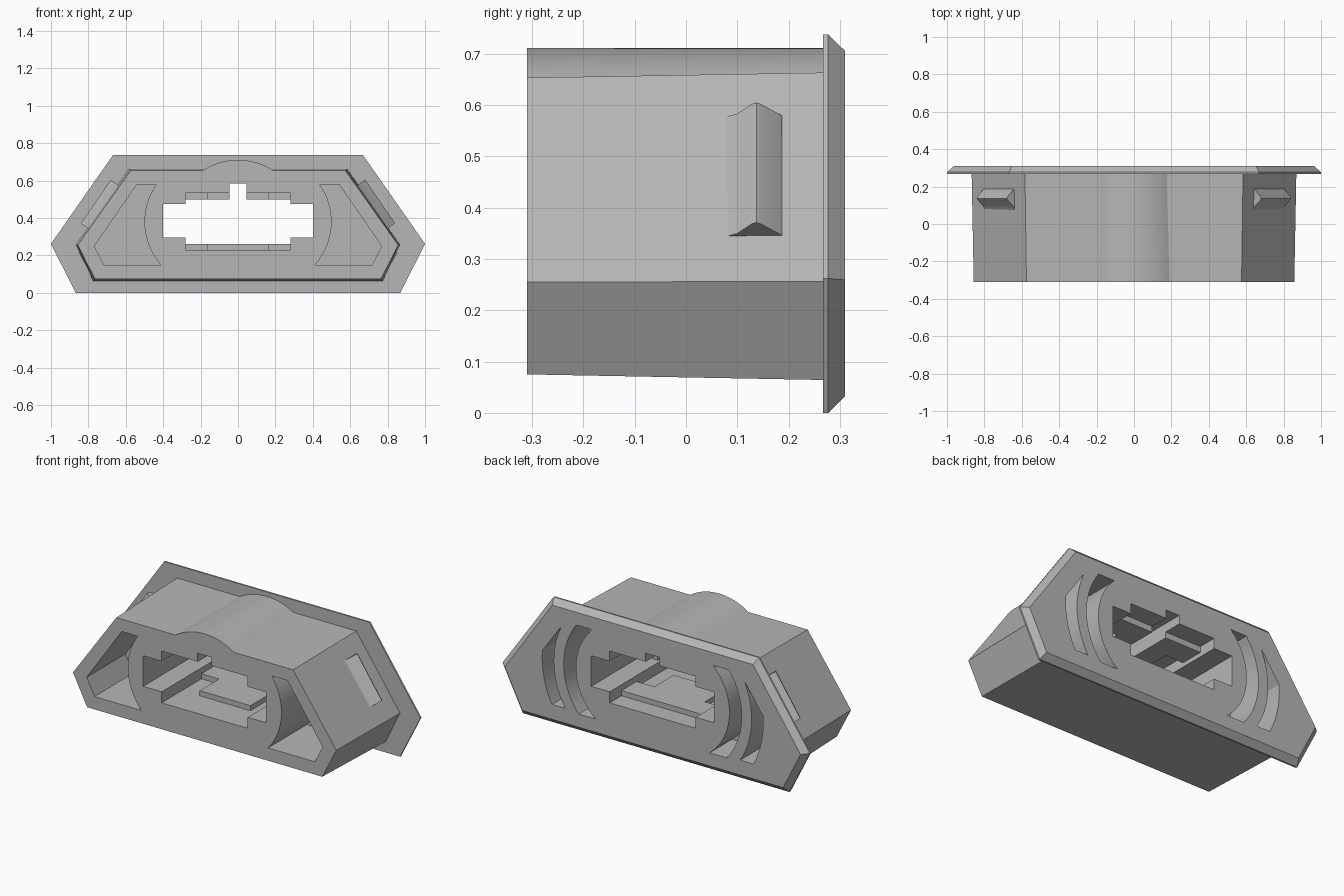
import bpy, bmesh, math

if "Cube" in bpy.data.objects:
    bpy.data.objects.remove(bpy.data.objects["Cube"])

grey = bpy.data.materials.new("plain_grey")
grey.diffuse_color = (0.47, 0.47, 0.47, 1)
grey.use_nodes = True
grey.node_tree.nodes["Principled BSDF"].inputs["Base Color"].default_value = grey.diffuse_color


def loft(name, sections):
    """Closed solid through (y, [(x, z), ...]) sections with equal point counts."""
    bm = bmesh.new()
    rings = [[bm.verts.new((x, y, z)) for x, z in pts] for y, pts in sections]
    n = len(rings[0])
    for a, b in zip(rings, rings[1:]):
        for i in range(n):
            j = (i + 1) % n
            bm.faces.new((a[i], a[j], b[j], b[i]))
    bm.faces.new(rings[0])
    bm.faces.new(rings[-1])
    bmesh.ops.recalc_face_normals(bm, faces=bm.faces)
    me = bpy.data.meshes.new(name)
    bm.to_mesh(me)
    bm.free()
    me.materials.append(grey)
    ob = bpy.data.objects.new(name, me)
    bpy.context.collection.objects.link(ob)
    return ob


def box(name, x0, x1, y0, y1, z0, z1):
    pts = [(x0, z0), (x1, z0), (x1, z1), (x0, z1)]
    return loft(name, [(y0, pts), (y1, pts)])


def boolean(target, tool, operation):
    mod = target.modifiers.new("cut", 'BOOLEAN')
    mod.operation, mod.solver, mod.object = operation, 'EXACT', tool
    bpy.context.view_layer.objects.active = target
    bpy.ops.object.modifier_apply(modifier=mod.name)
    bpy.data.objects.remove(tool)


def arc(cx, cz, r, a0, a1, n):
    return [(cx + r * math.cos(a0 + (a1 - a0) * i / n),
             cz + r * math.sin(a0 + (a1 - a0) * i / n)) for i in range(n + 1)]


def housing_section(xt, zt, xm, zm, xb, zb, half, crown):
    """Six-sided outline with a shallow arched crown on top."""
    sag = crown - zt
    r = (half * half + sag * sag) / (2 * sag)
    a = math.asin(half / r)
    top = arc(0, crown - r, r, math.pi / 2 - a, math.pi / 2 + a, 24)
    return [(-xb, zb), (xb, zb), (xm, zm), (xt, zt)] + top + [(-xt, zt), (-xm, zm)]


# Main housing, slightly tapered toward the front
housing = loft("housing", [
    (-0.31, housing_section(0.575, 0.653, 0.857, 0.255, 0.765, 0.075, 0.19, 0.711)),
    (0.272, housing_section(0.583, 0.663, 0.868, 0.256, 0.774, 0.064, 0.175, 0.711))])


# Rear flange with chamfered rim
def hexagon(xt, zt, xm, zm, xb, zb):
    return [(-xb, zb), (xb, zb), (xm, zm), (xt, zt), (-xt, zt), (-xm, zm)]


outer = hexagon(0.668, 0.737, 1.0, 0.262, 0.868, 0.0)
inner = hexagon(0.652, 0.705, 0.963, 0.259, 0.849, 0.033)
flange = loft("flange", [(0.267, outer), (0.277, outer), (0.31, inner)])
boolean(housing, flange, 'UNION')

# Central through opening with side lobes and upper key slot
boolean(housing, box("opening", -0.4, 0.4, -0.4, 0.4, 0.295, 0.475), 'DIFFERENCE')
boolean(housing, box("opening_mid", -0.28, 0.28, -0.4, 0.4, 0.26, 0.50), 'DIFFERENCE')
boolean(housing, box("key_slot", -0.045, 0.045, -0.4, 0.4, 0.4, 0.585), 'DIFFERENCE')
# Stepped recesses that leave inner ledges above and below
boolean(housing, box("front_recess", -0.28, 0.28, -0.4, -0.12, 0.23, 0.535), 'DIFFERENCE')
boolean(housing, box("rear_recess", -0.28, 0.28, 0.2, 0.4, 0.23, 0.535), 'DIFFERENCE')
for s in (-1, 1):
    x0, x1 = sorted((s * 0.165, s * 0.28))
    boolean(housing, box("ledge_step", x0, x1, -0.2, 0.06, 0.23, 0.535), 'DIFFERENCE')

CX, CZ, R = 0.154, 0.38, 0.346


def arc_x(r, z):
    """Arc position, kept inside the slanted housing wall."""
    x = CX + math.sqrt(r * r - (z - CZ) ** 2)
    return min(x, 0.583 + (0.663 - z) * 0.70 - 0.035)


def column(r, z0, z1, n=20):
    zs = [z0 + (z1 - z0) * i / n for i in range(n + 1)]
    return [(arc_x(r, z), z) for z in zs]


for s in (-1, 1):
    def side(pts):
        return [(s * x, z) for x, z in pts]

    # Front pocket with a curved inner wall
    pocket = side(column(R, 0.15, 0.58) + [(0.54, 0.58), (0.768, 0.25), (0.717, 0.15)])
    boolean(housing, loft("pocket", [(-0.4, pocket), (0.05, pocket)]), 'DIFFERENCE')
    # Two concentric curved finger slots at the rear
    for r0, r1, z0, z1 in ((R, 0.425, 0.11, 0.63), (0.49, 0.565, 0.12, 0.585)):
        slot = side(column(r0, z0, z1) + column(r1, z1, z0))
        boolean(housing, loft("slot", [(0.1, slot), (0.4, slot)]), 'DIFFERENCE')

    # Ridge-shaped snap clip on the slanted side
    profile = [(0.075, -0.02), (0.075, 0), (0.1, 0.012), (0.128, 0.045), (0.137, 0.05),
               (0.146, 0.045), (0.187, 0.006), (0.187, -0.02)]
    bm = bmesh.new()
    rings = []
    for a in (0.104, 0.387):
        bx, bz = 0.58 + 0.566 * a, 0.662 - 0.825 * a
        rings.append([bm.verts.new((s * (bx + 0.825 * h), y, bz + 0.566 * h))
                      for y, h in profile])
    n = len(profile)
    for i in range(n):
        j = (i + 1) % n
        bm.faces.new((rings[0][i], rings[0][j], rings[1][j], rings[1][i]))
    bm.faces.new(rings[0])
    bm.faces.new(rings[1])
    bmesh.ops.recalc_face_normals(bm, faces=bm.faces)
    me = bpy.data.meshes.new("side_clip")
    bm.to_mesh(me)
    bm.free()
    me.materials.append(grey)
    clip = bpy.data.objects.new("side_clip_" + ("left" if s < 0 else "right"), me)
    bpy.context.collection.objects.link(clip)

# Smooth the curved walls, keep the hard edges
bpy.ops.object.select_all(action='DESELECT')
for ob in bpy.context.collection.objects:
    ob.select_set(True)
bpy.context.view_layer.objects.active = housing
bpy.ops.object.shade_smooth_by_angle(angle=math.radians(25))
